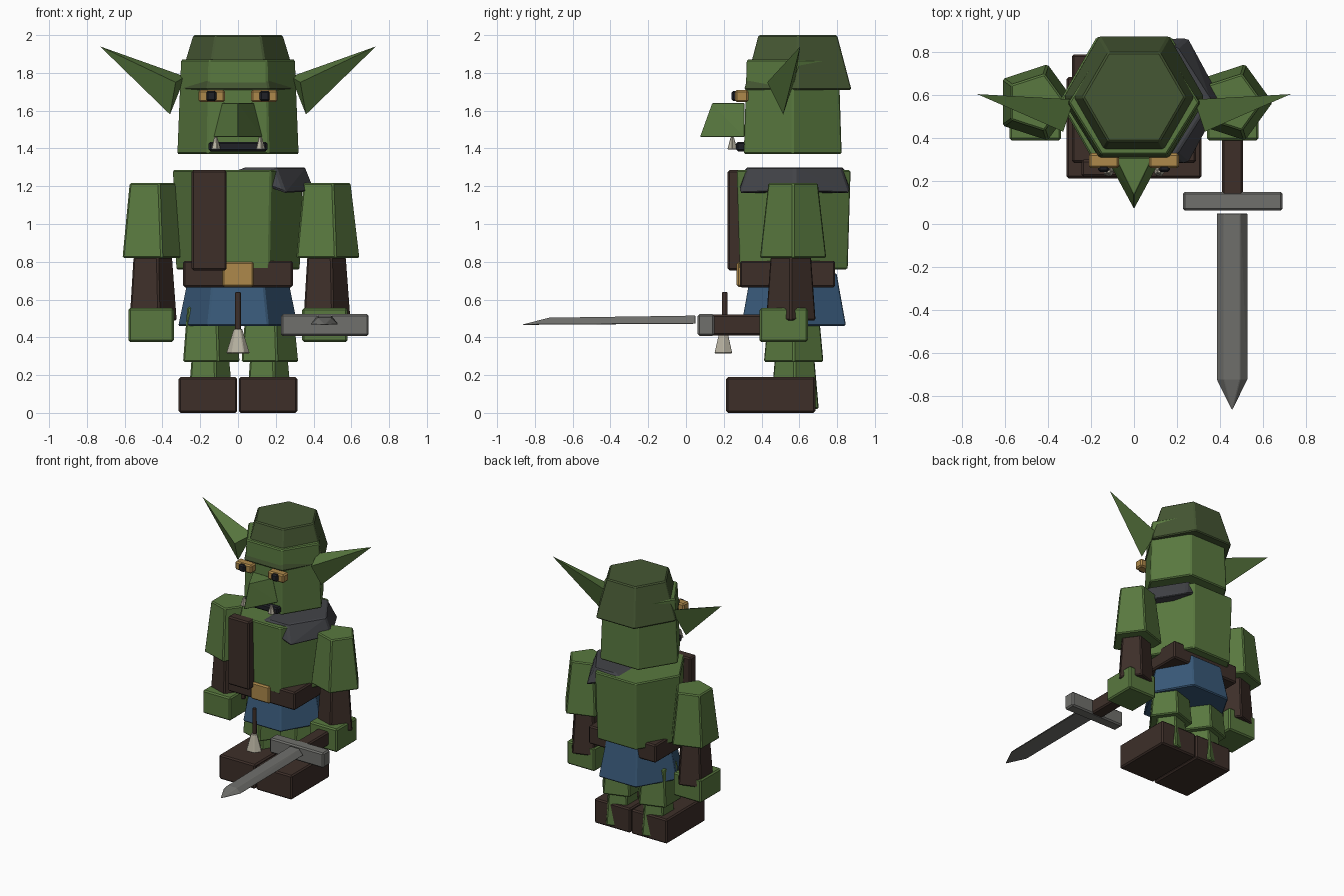
import bpy, bmesh
from math import sin, cos, tau

if "Cube" in bpy.data.objects:
    bpy.data.objects.remove(bpy.data.objects["Cube"])


def mat(name, r, g, b):
    m = bpy.data.materials.new(name)
    m.diffuse_color = (r, g, b, 1)
    m.use_nodes = True
    m.node_tree.nodes["Principled BSDF"].inputs["Base Color"].default_value = m.diffuse_color
    return m


SKIN = mat("skin_green", .10, .19, .05)
CAP = mat("cap_green", .06, .095, .033)
LEATHER = mat("leather", .047, .028, .022)
CLOTH = mat("blue_cloth", .04, .10, .19)
GOLD = mat("gold", .42, .25, .07)
BLACK = mat("black", .014, .015, .02)
STEEL = mat("steel", .16, .16, .15)
IRON = mat("dark_iron", .055, .057, .065)
BONE = mat("bone", .48, .45, .36)


def hull(name, pts, material, bevel=.01):
    """Flat-faced convex solid around the given points."""
    bm = bmesh.new()
    for p in pts:
        bm.verts.new(p)
    bmesh.ops.convex_hull(bm, input=bm.verts[:])
    bmesh.ops.dissolve_limit(bm, angle_limit=.01, verts=bm.verts[:], edges=bm.edges[:])
    bmesh.ops.recalc_face_normals(bm, faces=bm.faces[:])
    me = bpy.data.meshes.new(name)
    bm.to_mesh(me)
    bm.free()
    me.materials.append(material)
    ob = bpy.data.objects.new(name, me)
    bpy.context.collection.objects.link(ob)
    if bevel:
        mod = ob.modifiers.new("bevel", 'BEVEL')
        mod.width = bevel
        mod.segments = 1
    return ob


def box(name, x, y, z, material, bevel=.01):
    return hull(name, [(a, b, c) for a in x for b in y for c in z], material, bevel)


def frustum(name, n, x, y, z, r, material, sy=1, bevel=.008):
    """Tapered n-sided prism, first corner on +x; z and r run bottom to top."""
    pts = [(x + ri * cos(tau * i / n), y + sy * ri * sin(tau * i / n), zi)
           for zi, ri in zip(z, r) for i in range(n)]
    return hull(name, pts, material, bevel)


# head and cap
frustum("head", 6, 0, .565, (1.37, 1.87), (.325, .305), SKIN, .92)
frustum("cap", 6, 0, .592, (1.71, 2.0), (.328, .24), CAP)

# face
hull("nose", [(-.13, .31, 1.46), (.13, .31, 1.46), (0, .07, 1.46),
              (-.085, .31, 1.64), (.085, .31, 1.64), (0, .135, 1.64)], SKIN, .004)
box("mouth", (-.155, .155), (.265, .33), (1.385, 1.435), BLACK)
for s, side in ((-1, "left"), (1, "right")):
    box(side + "_eye", (s * .07, s * .21), (.26, .33), (1.645, 1.71), GOLD)
    box(side + "_pupil", (s * .115, s * .168), (.242, .28), (1.65, 1.705), BLACK)
    frustum(side + "_tusk", 5, s * .118, .245, (1.395, 1.46), (.028, .01), BONE, bevel=.003)
    hull(side + "_ear", [(s * .28, .58, 1.78), (s * .33, .43, 1.75),
                         (s * .36, .515, 1.58), (s * .73, .605, 1.94)], SKIN, 0)

# torso, strap, belt and skirt
frustum("torso", 6, 0, .57, (.76, 1.285), (.33, .348), SKIN)
box("chest_strap", (-.245, -.06), (.22, .3), (.755, 1.285), LEATHER)
box("belt", (-.29, .29), (.285, .79), (.665, .805), LEATHER)
box("buckle", (-.083, .083), (.268, .32), (.667, .8), GOLD)
frustum("skirt", 6, 0, .57, (.46, .74), (.32, .262), CLOTH)

# single shoulder plate
plate = [(x, .575 + s * d, z) for s in (-1, 1) for x, d, z in (
    (-.04, .28, 1.27), (.25, .295, 1.165), (.41, 0, 1.175),
    (.04, .25, 1.30), (.2, .25, 1.30), (.36, 0, 1.30))]
hull("shoulder_plate", plate, IRON)

# arms and legs
for s, side in ((-1, "left"), (1, "right")):
    frustum(side + "_upper_arm", 5, s * .46, .567, (.82, 1.217), (.187, .14), SKIN)
    frustum(side + "_forearm", 5, s * .46, .555, (.49, .825), (.14, .115), LEATHER)
    box(side + "_hand", (s * .46 - .12, s * .46 + .12), (.39, .645), (.375, .555), SKIN)
    frustum(side + "_thigh", 5, s * .155, .57, (.27, .56), (.168, .14), SKIN)
    frustum(side + "_shin", 5, s * .155, .575, (.02, .29), (.137, .112), SKIN)
    box(side + "_shoe", (s * .004, s * .314), (.213, .685), (0, .19), LEATHER)

# hanging charm
frustum("charm_cord", 6, 0, .205, (.43, .64), (.018, .016), LEATHER, bevel=.003)
frustum("charm", 6, 0, .198, (.315, .445), (.064, .024), BONE, .85, .004)

# sword
box("sword_grip", (.41, .508), (.12, .42), (.41, .52), LEATHER)
box("sword_guard", (.228, .692), (.062, .15), (.407, .523), STEEL)
hull("sword_blade", [(.384, .05, .472), (.53, .05, .472), (.42, .05, .515), (.494, .05, .515),
                     (.384, -.725, .468), (.53, -.725, .468), (.42, -.725, .504),
                     (.494, -.725, .504), (.457, -.872, .466)], STEEL, .003)
